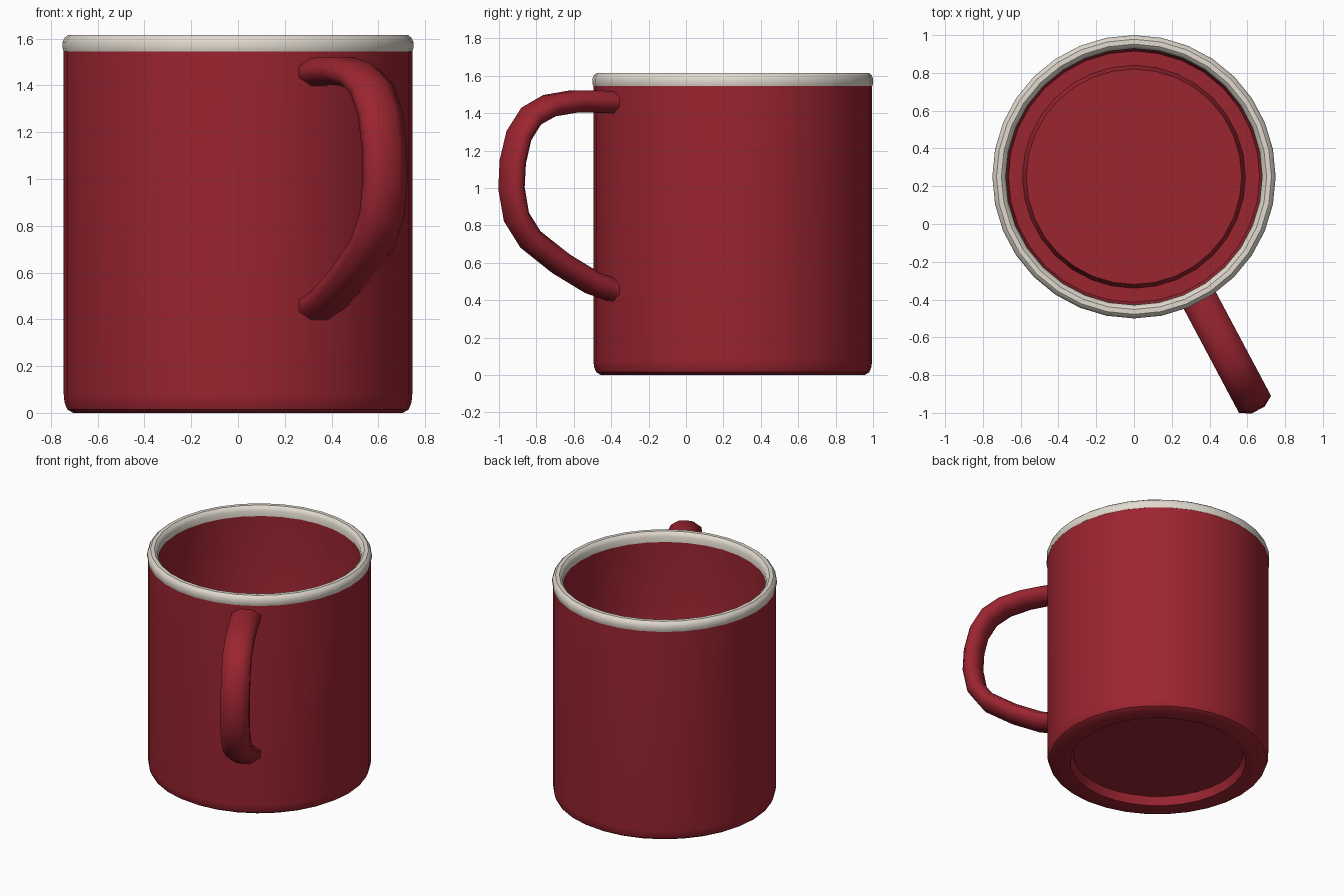
import bpy, bmesh, math
from mathutils import Vector

if "Cube" in bpy.data.objects:
    bpy.data.objects.remove(bpy.data.objects["Cube"])

CENTRE = Vector((0, 0.25, 0))
SEGMENTS = 32


def material(name, rgb):
    m = bpy.data.materials.new(name)
    m.diffuse_color = (*rgb, 1)
    m.use_nodes = True
    m.node_tree.nodes["Principled BSDF"].inputs["Base Color"].default_value = m.diffuse_color
    return m


red = material("red enamel", (0.33, 0.018, 0.03))
cream = material("cream enamel", (0.75, 0.70, 0.62))


def finish(bm, name, mat, angle):
    bmesh.ops.recalc_face_normals(bm, faces=bm.faces)
    mesh = bpy.data.meshes.new(name)
    bm.to_mesh(mesh)
    bm.free()
    mesh.materials.append(mat)
    ob = bpy.data.objects.new(name, mesh)
    bpy.context.collection.objects.link(ob)
    bpy.ops.object.select_all(action='DESELECT')
    ob.select_set(True)
    bpy.context.view_layer.objects.active = ob
    bpy.ops.object.shade_smooth_by_angle(angle=math.radians(angle))
    return ob


def lathe(name, profile, mat, closed=False):
    """Spin an (r, z) profile around the cup axis."""
    bm = bmesh.new()
    pts = profile + profile[:1] if closed else profile
    verts = [bm.verts.new(CENTRE + Vector((r, 0, z))) for r, z in pts]
    edges = [bm.edges.new(p) for p in zip(verts, verts[1:])]
    bmesh.ops.spin(bm, geom=verts + edges, cent=CENTRE, axis=(0, 0, 1),
                   angle=math.tau, steps=SEGMENTS)
    bmesh.ops.remove_doubles(bm, verts=bm.verts, dist=1e-4)
    return finish(bm, name, mat, 35)


# Cup: recessed base, outer wall, inner wall, raised inner floor
lathe("cup_body", [
    (0, 0.06), (0.57, 0.06), (0.59, 0), (0.705, 0), (0.73, 0.015),
    (0.742, 0.045), (0.745, 0.08), (0.745, 1.55), (0.68, 1.55),
    (0.68, 0.10), (0.665, 0.07), (0.59, 0.07), (0.57, 0.13), (0, 0.13)], red)

# Rolled rim
lathe("rim", [
    (0.746, 1.545), (0.75, 1.56), (0.75, 1.585), (0.742, 1.603),
    (0.728, 1.615), (0.702, 1.615), (0.687, 1.603), (0.679, 1.585),
    (0.677, 1.545)], cream, closed=True)

# Handle: flattened octagonal tube swept along a loop of (r, z) points
path = [Vector(p) for p in [
    (0.70, 1.455), (0.83, 1.463), (0.96, 1.463), (1.11, 1.44), (1.22, 1.385),
    (1.295, 1.28), (1.332, 1.14), (1.34, 1.0), (1.31, 0.845), (1.225, 0.725),
    (1.04, 0.595), (0.85, 0.493), (0.70, 0.446)]]
turn = math.radians(28)
out = Vector((math.sin(turn), -math.cos(turn), 0))
side = Vector((math.cos(turn), math.sin(turn), 0))
up = Vector((0, 0, 1))

bm = bmesh.new()
rings = []
for i, p in enumerate(path):
    t = (path[min(i + 1, len(path) - 1)] - path[max(i - 1, 0)]).normalized()
    normal = out * -t.y + up * t.x
    c = CENTRE + out * p.x + up * p.y
    ring = []
    for k in range(8):
        a = math.tau * (k + 0.5) / 8
        ring.append(bm.verts.new(c + side * 0.104 * math.cos(a)
                                 + normal * 0.064 * math.sin(a)))
    rings.append(ring)
for a, b in zip(rings, rings[1:]):
    for k in range(8):
        j = (k + 1) % 8
        bm.faces.new((a[k], a[j], b[j], b[k]))
bm.faces.new(rings[0])
bm.faces.new(rings[-1])
finish(bm, "handle", red, 60)
